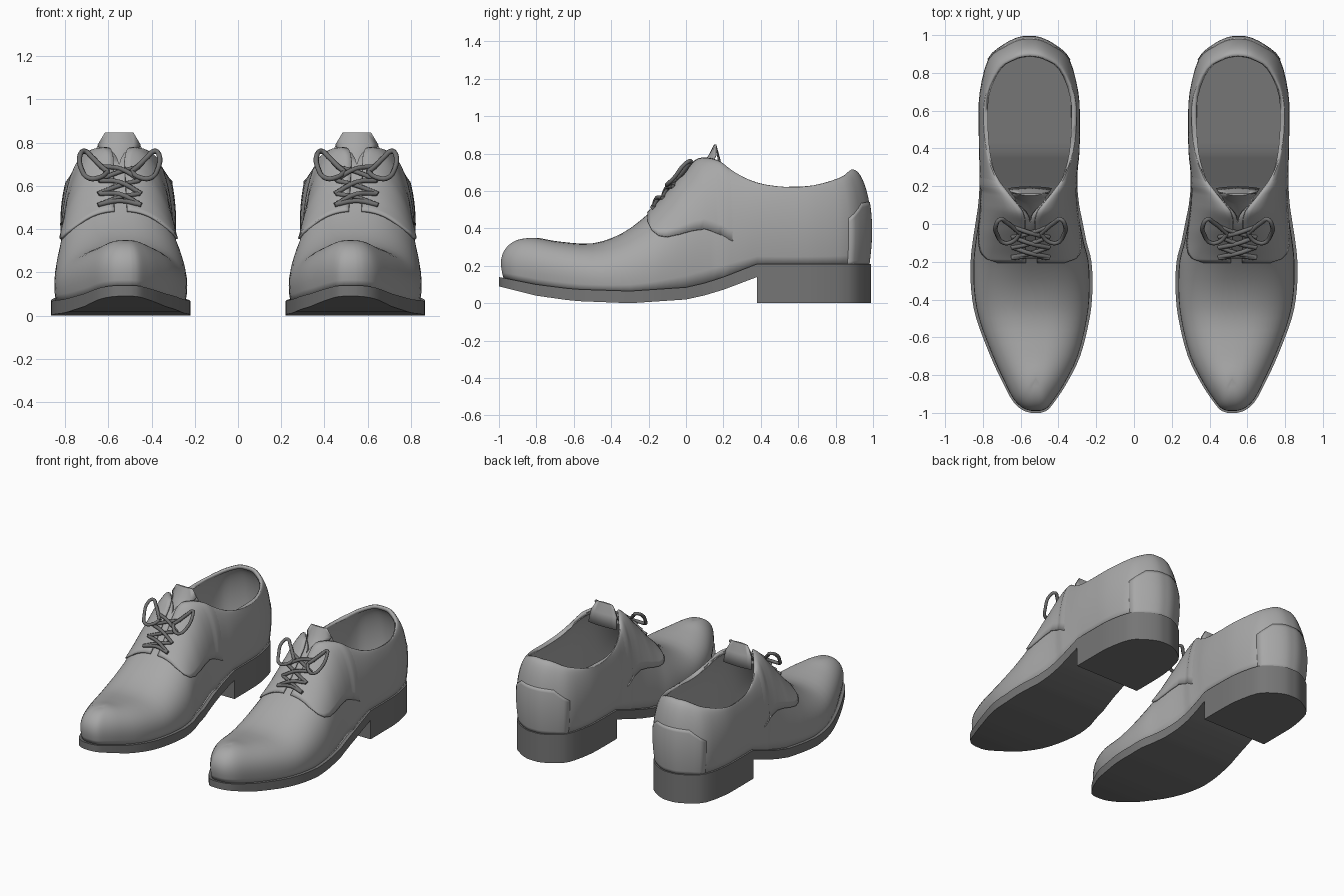
import bpy, bmesh, math
from mathutils import Vector

if "Cube" in bpy.data.objects:
    bpy.data.objects.remove(bpy.data.objects["Cube"])

# Stations toe to heel: base y, inner x, outer x, then top edge y, half width, z
ROWS = [
    (-1.0, .495, .545, -.82, 0, .348), (-.985, .458, .59, -.82, 0, .348),
    (-.94, .42, .64, -.81, 0, .35), (-.85, .36, .69, -.775, 0, .347),
    (-.7, .285, .76, -.68, 0, .33), (-.5, .235, .835, -.5, 0, .32),
    (-.35, .22, .862, -.34, 0, .375), (-.2, .225, .865, -.2, 0, .48),
    (-.1, .25, .855, -.1, 0, .585), (0, .27, .84, 0, 0, .70),
    (.1, .29, .825, .07, .04, .765), (.2, .30, .818, .17, .12, .76),
    (.3, .30, .816, .26, .18, .70), (.38, .295, .815, .38, .225, .645),
    (.55, .295, .815, .53, .245, .622), (.7, .303, .81, .68, .235, .63),
    (.87, .345, .77, .82, .163, .67), (.945, .42, .69, .87, .085, .705),
    (.985, .50, .61, .885, .045, .715), (.99, .555, .555, .89, 0, .715)]
LAST = len(ROWS) - 1
SUB = 3


def lerp_table(pts, y):
    if y <= pts[0][0]:
        return pts[0][1]
    for (a, za), (b, zb) in zip(pts, pts[1:]):
        if y <= b:
            return za + (zb - za) * (y - a) / (b - a)
    return pts[-1][1]


def row(u):
    """Catmull-Rom interpolation of the stations."""
    i = min(int(u), LAST - 1)
    t = u - i
    p = [ROWS[max(0, min(LAST, i + k))] for k in (-1, 0, 1, 2)]
    r = [.5 * (2*b + (c - a)*t + (2*a - 5*b + 4*c - d)*t*t + (3*b - a - 3*c + d)*t**3)
         for a, b, c, d in zip(*p)]
    r[4] = max(0, r[4]) if ROWS[i][4] or ROWS[i + 1][4] else 0
    return r


def sole_top(y):
    return lerp_table([(-1, .14), (-.8, .10), (-.6, .075), (-.3, .065), (0, .085), (.1, .108), (.2, .14), (.38, .21)], y)


def sole_bottom(y):
    return lerp_table([(-1, .09), (-.8, .04), (-.6, .012), (-.3, 0), (0, .02), (.1, .042), (.2, .072), (.38, .14)], y)


def ridge(y):
    return lerp_table([(r[3], r[5]) for r in ROWS[1:11]], y)


def surf(side, u, s):
    """Point on the upper: u runs toe to heel, s runs sole to top edge."""
    y, xi, xo, ty, hw, tz = row(u)
    mid = (xi + xo) / 2
    bx = xo if side > 0 else xi
    tx = .52 + .03 * max(0, min(1, (ty + .8) / .8)) + side * hw
    base, top = Vector((bx, y)), Vector((tx, ty))
    out = Vector((bx - mid, (y - .75) if y > .75 else (y + .7 if y < -.7 else 0)))
    out = out.normalized() if out.length > 1e-6 else Vector((0, 1))
    base -= out * (.024 if y < .2 else .014)
    th = s * math.pi / 2
    box = lerp_table([(-.6, .62), (-.2, .8)], y)      # squarer toe box
    rise = lerp_table([(-.6, .87), (-.2, 1)], y)
    xy = top + (base - top) * max(0, math.cos(th)) ** box
    xy += out * .024 * math.sin(math.pi * s) * (1 - s) * 1.6
    zb = sole_top(y) - .008
    return Vector((xy.x, xy.y, zb + (tz - zb) * math.sin(th) ** rise))


def finish(name, verts, faces, thick=0):
    me = bpy.data.meshes.new(name)
    me.from_pydata([tuple(v) for v in verts], [], faces)
    bm = bmesh.new()
    bm.from_mesh(me)
    bmesh.ops.remove_doubles(bm, verts=bm.verts, dist=.0008)
    bmesh.ops.dissolve_degenerate(bm, edges=bm.edges, dist=.0005)
    if not thick:
        bmesh.ops.recalc_face_normals(bm, faces=bm.faces)
    bm.to_mesh(me)
    bm.free()
    me.shade_smooth()
    me.set_sharp_from_angle(angle=math.radians(40))
    ob = bpy.data.objects.new(name, me)
    bpy.context.collection.objects.link(ob)
    if thick:
        m = ob.modifiers.new("thickness", 'SOLIDIFY')
        m.thickness, m.offset = thick, -1
    ob.modifiers.new("pair", 'MIRROR').use_mirror_merge = False


def grid(name, pts, thick=0, closed=False, flip=False):
    n, m = len(pts), len(pts[0])
    faces = []
    for i in range(n if closed else n - 1):
        k = (i + 1) % n
        for j in range(m - 1):
            f = (i*m + j, k*m + j, k*m + j + 1, i*m + j + 1)
            faces.append(f[::-1] if flip else f)
    finish(name, [p for c in pts for p in c], faces, thick)


# Upper: one shell lofted round the whole foot
us = [i / SUB for i in range(LAST * SUB + 1)]
ss = [j / 14 for j in range(15)]
ring = [(1, u) for u in us] + [(-1, u) for u in us[::-1]]
grid("upper", [[surf(sd, u, s) for s in ss] for sd, u in ring], .026, closed=True)


# Raised leather panels that follow the upper
def panel(name, path, lo, hi, off, flip=False, m=12):
    pts = []
    for side, u in path:
        a, e = lo(side, u), .02
        ua, ub = max(0, u - e), min(LAST, u + e)
        col = []
        for j in range(m + 1):
            s = a + (hi(u) - a) * j / m
            sa, sb = max(0, s - e), min(1, s + e)
            nrm = (surf(side, ub, s) - surf(side, ua, s)).cross(surf(side, u, sb) - surf(side, u, sa))
            col.append(surf(side, u, s) + nrm.normalized() * off(u) * side)
        pts.append(col)
    grid(name, pts, .012, flip=flip)


SEAM = [(-.2, .43), (-.18, .385), (-.15, .36), (-.1, .35), (0, .375), (.1, .395), (.2, .36), (.32, .285)]


def seam_s(side, u):
    z = lerp_table(SEAM, row(u)[0])
    return next((k / 200 for k in range(201) if surf(side, u, k / 200).z >= z), 1)


for side, tag in ((1, "outer"), (-1, "inner")):
    panel("quarter_" + tag, [(side, 7 + i / 6) for i in range(32)], seam_s,
          lambda u: min(1, .965 + max(0, u - 9) * .035),
          lambda u: .011 if u < 10 else .011 - .016 * (u - 10) / 2.2, side < 0)
back = [16 + i / 3 for i in range(9)]
panel("heel_counter", [(1, u) for u in back] + [(-1, u) for u in back[::-1]],
      lambda sd, u: 0, lambda u: .36 + .1 * min(1, u - 16), lambda u: .004)


# Sole, heel block and insole: lofted boxes on the station outlines
def slab(name, u0, u1, top, bottom, inset=0):
    n = int((u1 - u0) * SUB)
    pts = []
    for i in range(n + 1):
        y, xi, xo = row(u0 + i / SUB)[:3]
        t, b = top(y), bottom(y)
        xi, xo = xi + inset, xo - inset
        pts.append([Vector(p) for p in ((xi, y, b), (xo, y, b), (xo, y, t), (xi, y, t))])
    faces = [(4*i + a, 4*i + (a + 1) % 4, 4*i + 4 + (a + 1) % 4, 4*i + 4 + a)
             for i in range(n) for a in range(4)]
    faces += [(0, 1, 2, 3), (4*n + 3, 4*n + 2, 4*n + 1, 4*n)]
    finish(name, [p for c in pts for p in c], faces)


slab("sole", 0, 13, sole_top, sole_bottom)
slab("heel", 13, LAST, lambda y: .21, lambda y: 0)
slab("insole", 9, 17, lambda y: sole_top(y) + .012, lambda y: sole_top(y) - .01, .03)

# Tongue: folded strip rising out of the throat (y, z, half width, sideways curl)
tongue = []
for y, z, hw, curl in ((-.03, .62, .05, .03), (.05, .70, .06, .03), (.1, .765, .085, .045),
                       (.12, .79, .1, .04), (.15, .848, .065, .01), (.162, .848, .065, 0),
                       (.182, .775, .105, -.01), (.20, .69, .115, -.01)):
    tongue.append([Vector((.55 + hw * k / 3, y + curl * (k / 3) ** 2, z)) for k in range(-3, 4)])
grid("tongue", tongue, .004, flip=True)


# Laces: tubes for the crossings and the bow
def tube(name, paths, radius):
    cu = bpy.data.curves.new(name, 'CURVE')
    cu.dimensions = '3D'
    cu.bevel_depth, cu.bevel_resolution, cu.resolution_u = radius, 1, 4
    for shoe in (1, -1):
        for path in paths:
            sp = cu.splines.new('BEZIER')
            sp.bezier_points.add(len(path) - 1)
            for bp, (x, y, z) in zip(sp.bezier_points, path):
                bp.co = (shoe * (.548 + x), y, z)
                bp.handle_left_type = bp.handle_right_type = 'AUTO'
    cu.use_fill_caps = True
    bpy.context.collection.objects.link(bpy.data.objects.new(name, cu))


levels = [-.175, -.125, -.07, -.015]
crossings = [[(k * .1, -.18 + .01 * (1 - abs(k)), ridge(-.18) + .012 + .018 * (1 - abs(k))) for k in (-1, 0, 1)]]
for a, b in zip(levels, levels[1:]):
    for sd in (1, -1):
        m = (a + b) / 2
        crossings.append([(-sd * .1, a, ridge(a) + .005), (0, m - .006, ridge(m) + .022 + sd * .008),
                          (sd * .09, b, ridge(b) + .005)])
tube("laces", crossings, .012)
bow = [(.055, -.05, .665), (.09, -.02, .695), (.13, .01, .735), (.16, .025, .76), (.182, -.005, .745),
       (.175, -.06, .675), (.14, -.1, .635), (.09, -.09, .64), (.055, -.05, .665)]
tube("lace_bow", [[(sd * x, y, z) for x, y, z in bow] for sd in (1, -1)], .012)

# Colours: mid grey leather, darker sole, insole and laces
SHADES = {"sole": .18, "heel": .18, "insole": .18, "laces": .16, "lace_bow": .16}
for ob in bpy.context.collection.objects:
    g = SHADES.get(ob.name, .39)
    mat = bpy.data.materials.get("grey_%.2f" % g) or bpy.data.materials.new("grey_%.2f" % g)
    mat.diffuse_color = (g, g, g, 1)
    mat.use_nodes = True
    mat.node_tree.nodes["Principled BSDF"].inputs["Base Color"].default_value = mat.diffuse_color
    ob.data.materials.append(mat)
